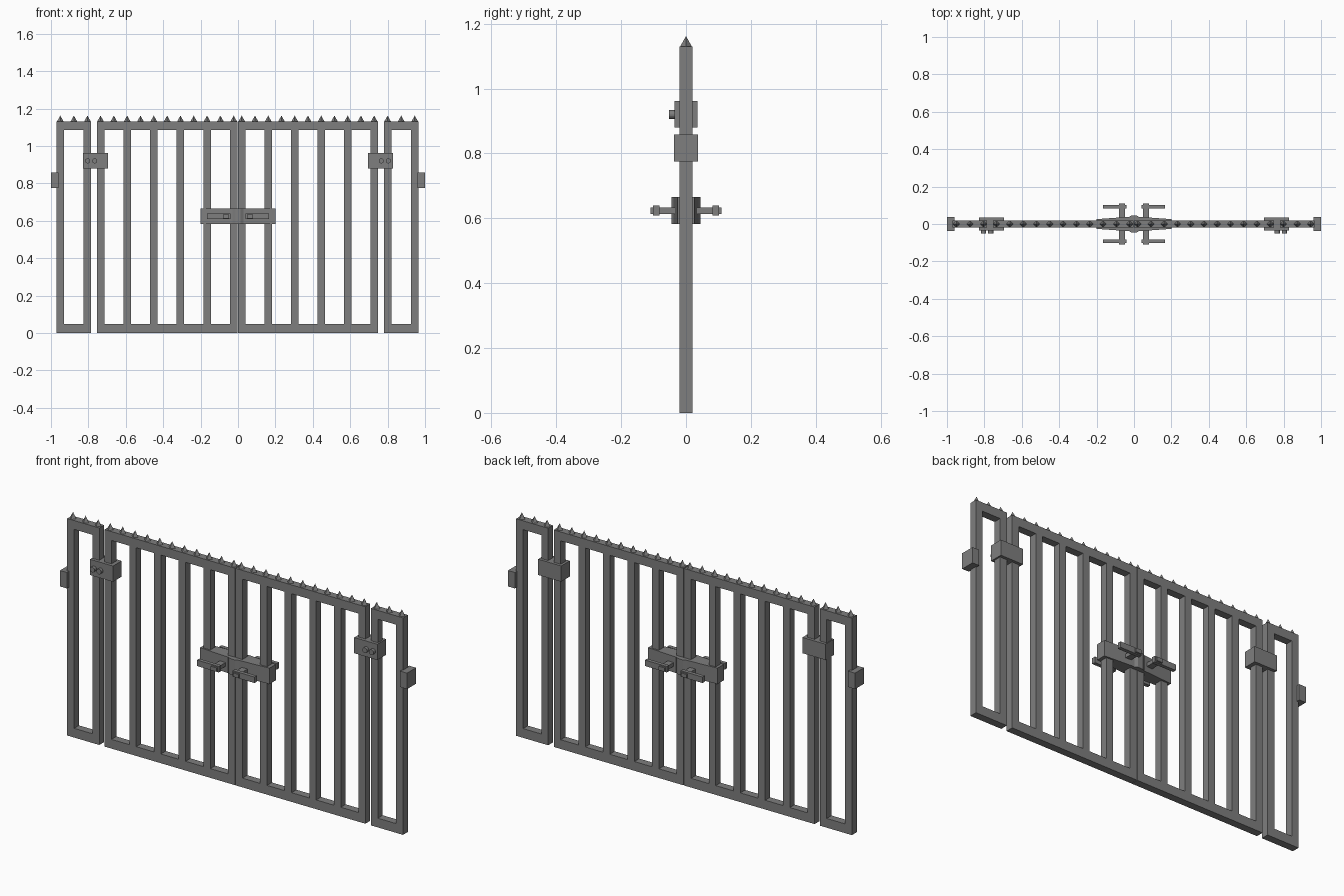
import bpy, bmesh, math
from mathutils import Matrix, Vector

cube = bpy.data.objects.get("Cube")
if cube:
    bpy.data.objects.remove(cube, do_unlink=True)

metal = bpy.data.materials.new("grey_metal")
metal.use_nodes = True
grey = (0.21, 0.21, 0.21, 1)
metal.diffuse_color = grey
metal.node_tree.nodes["Principled BSDF"].inputs["Base Color"].default_value = grey

TOP, BAR, HALF = 1.13, 0.04, 0.02


def finish(name, bm):
    bmesh.ops.recalc_face_normals(bm, faces=bm.faces)
    mesh = bpy.data.meshes.new(name)
    bm.to_mesh(mesh)
    bm.free()
    mesh.materials.append(metal)
    obj = bpy.data.objects.new(name, mesh)
    bpy.context.collection.objects.link(obj)


def add_box(bm, x, y, z):
    size = Vector((x[1] - x[0], y[1] - y[0], z[1] - z[0]))
    mid = Vector((sum(x), sum(y), sum(z))) / 2
    place = Matrix.Translation(mid) @ Matrix.Diagonal(size).to_4x4()
    bmesh.ops.create_cube(bm, size=1, matrix=place)


def box(name, x, y, z):
    bm = bmesh.new()
    add_box(bm, x, y, z)
    finish(name, bm)


def prism(name, outline, z):
    # Upright prism from a plan outline
    bm = bmesh.new()
    face = bm.faces.new([bm.verts.new((x, y, z[0])) for x, y in outline])
    up = bmesh.ops.extrude_face_region(bm, geom=[face], use_keep_orig=True)["geom"]
    verts = [v for v in up if isinstance(v, bmesh.types.BMVert)]
    bmesh.ops.translate(bm, verts=verts, vec=(0, 0, z[1] - z[0]))
    finish(name, bm)


def panel(name, x0, x1, bars, spikes):
    # Frame with upright bars between a bottom and a top rail
    bm = bmesh.new()
    y = (-HALF, HALF)
    step = (x1 - x0 - BAR) / (bars - 1)
    for i in range(bars):
        left = x0 + i * step
        add_box(bm, (left, left + BAR), y, (0, TOP))
        if i < bars - 1:
            for z in ((0, 0.048), (TOP - 0.046, TOP)):
                add_box(bm, (left + BAR, left + step), y, z)
    finish(name + "_frame", bm)
    # Pointed spikes along the top rail
    bm = bmesh.new()
    for i in range(spikes):
        x = x0 + HALF + i * (x1 - x0 - BAR) / (spikes - 1)
        bmesh.ops.create_cone(bm, cap_ends=True, segments=4, radius1=0.018, radius2=0,
                              depth=0.032, matrix=Matrix.Translation((x, 0, TOP + 0.016)))
    finish(name + "_spikes", bm)


panel("right_side_panel", -0.97, -0.785, 2, 3)
panel("right_door", -0.755, -0.003, 6, 11)
panel("left_door", 0, 0.748, 6, 11)
panel("left_side_panel", 0.78, 0.965, 2, 3)

for side, s in (("right", -1), ("left", 1)):
    def span(a, b):
        return tuple(sorted((s * a, s * b)))

    # Wall bracket and hinge block with two bolts
    box(side + "_wall_bracket", span(0.96, 1.0), (-0.037, 0.037), (0.775, 0.858))
    box(side + "_hinge_block", span(0.695, 0.828), (-0.036, 0.035), (0.88, 0.962))
    bm = bmesh.new()
    for x in (0.766, 0.804):
        turn = Matrix.Translation((s * x, -0.043, 0.92)) @ Matrix.Rotation(math.pi / 2, 4, 'X')
        bmesh.ops.create_cone(bm, cap_ends=True, segments=16, radius1=0.0135,
                              radius2=0.0135, depth=0.018, matrix=turn)
    finish(side + "_hinge_bolts", bm)

    # Lock plate, thickening towards the middle
    prism(side + "_lock_plate", [(s * 0.2, -0.026), (s * 0.03, -0.038),
                                 (s * 0.03, 0.038), (s * 0.2, 0.026)], (0.583, 0.666))

    # Handles on both faces
    for face, f in (("front", -1), ("back", 1)):
        def depth(a, b):
            return tuple(sorted((f * a, f * b)))
        box(f"{side}_{face}_handle_post", span(0.047, 0.08), depth(0.02, 0.11), (0.613, 0.633))
        box(f"{side}_{face}_handle_bar", span(0.04, 0.166), depth(0.082, 0.101), (0.608, 0.639))

# Middle latch joining the two locks
prism("middle_latch", [(-0.03, -0.036), (-0.014, -0.045), (0.014, -0.045), (0.03, -0.036),
                       (0.03, 0.036), (0.014, 0.045), (-0.014, 0.045), (-0.03, 0.036)],
      (0.583, 0.666))
